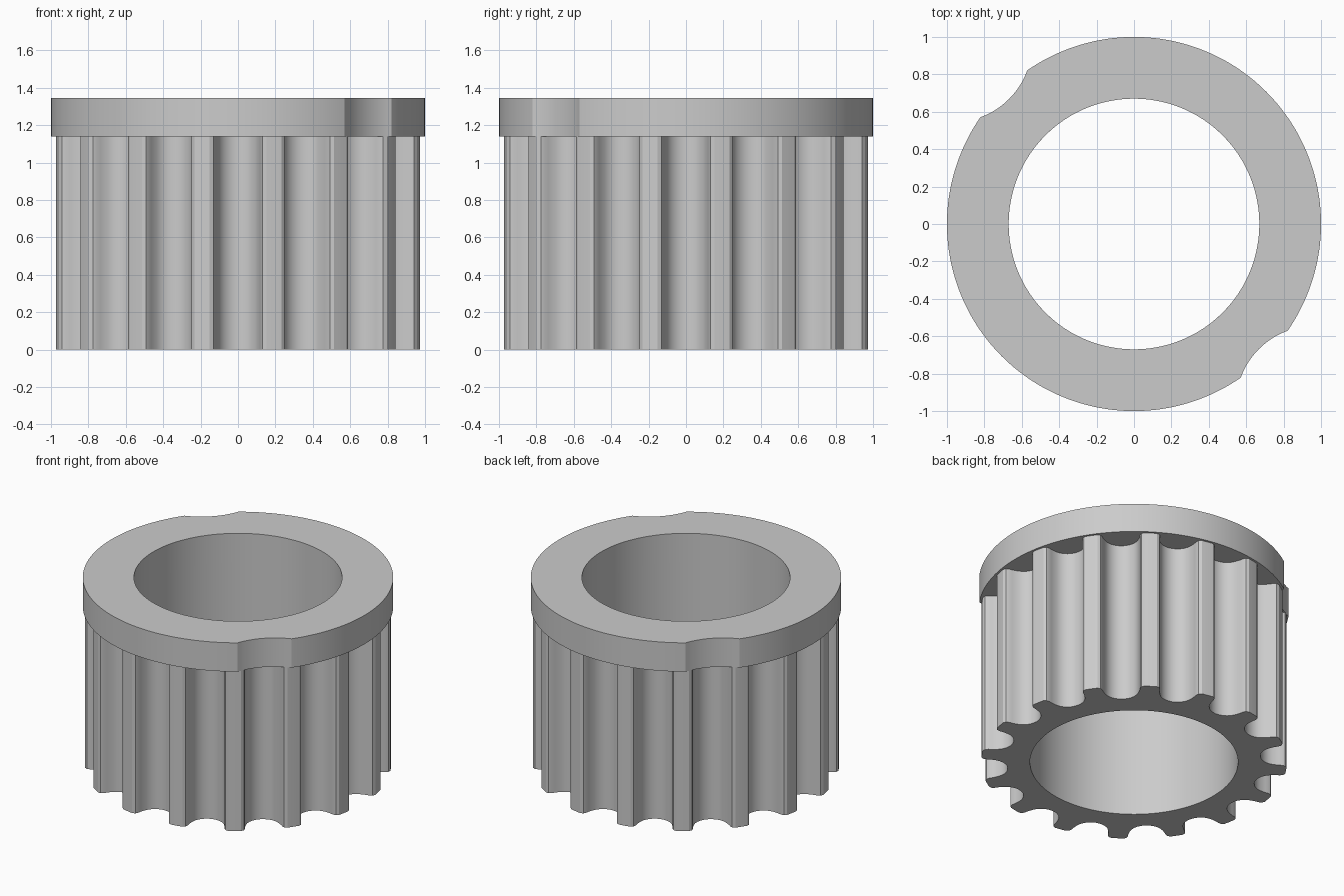
import bpy
import bmesh
from math import sin, cos, pi, radians, atan2, hypot
from mathutils import Vector

if "Cube" in bpy.data.objects:
    bpy.data.objects.remove(bpy.data.objects["Cube"], do_unlink=True)

BORE, RIM, TIP = 0.67, 1.0, 0.985
TEETH, SHOULDER, TOP = 16, 1.14, 1.345

grey = bpy.data.materials.new("plain grey")
grey.use_nodes = True
colour = (0.6, 0.6, 0.6, 1)
grey.diffuse_color = colour
grey.node_tree.nodes["Principled BSDF"].inputs["Base Color"].default_value = colour


def bored_prism(name, outline, z0, z1, top_cap):
    """Extrude an (angle, radius) outline into a ring with a round bore."""
    bm = bmesh.new()

    def loop(points, z):
        return [bm.verts.new((r * cos(a), r * sin(a), z)) for a, r in points]

    bore = [(a, BORE) for a, r in outline]
    outer_low, outer_high = loop(outline, z0), loop(outline, z1)
    inner_low, inner_high = loop(bore, z0), loop(bore, z1)
    strips = [(outer_low, outer_high), (inner_high, inner_low), (inner_low, outer_low)]
    if top_cap:
        strips.append((outer_high, inner_high))
    n = len(outline)
    for a, b in strips:
        for i in range(n):
            j = (i + 1) % n
            bm.faces.new((a[i], a[j], b[j], b[i]))
    mesh = bpy.data.meshes.new(name)
    bm.to_mesh(mesh)
    bm.free()
    mesh.materials.append(grey)
    obj = bpy.data.objects.new(name, mesh)
    bpy.context.collection.objects.link(obj)
    bpy.ops.object.select_all(action="DESELECT")
    obj.select_set(True)
    bpy.context.view_layer.objects.active = obj
    bpy.ops.object.shade_smooth_by_angle(angle=radians(28))
    return obj


# Toothed body: half groove as (sideways, depth), mirrored and repeated
half = [(0.152, 0), (0.132, 0.008), (0.122, 0.027), (0.118, 0.049), (0.111, 0.07),
        (0.103, 0.09), (0.092, 0.11), (0.073, 0.13), (0.051, 0.144), (0.026, 0.153)]
groove = [(-u, d) for u, d in half] + [(0, 0.156)] + half[::-1]
mouth = (TIP ** 2 - half[0][0] ** 2) ** 0.5
edge = atan2(half[0][0], mouth)
pitch = 2 * pi / TEETH
body = []
for k in range(TEETH):
    centre = k * pitch
    body += [(centre + atan2(u, mouth - d), hypot(u, mouth - d)) for u, d in groove]
    # rounded land between two grooves
    body += [(centre + edge + (pitch - 2 * edge) * t / 4, TIP) for t in (1, 2, 3)]
bored_prism("toothed_body", body, 0, SHOULDER, False)

# Flange: round rim with two opposite shallow scooped notches
half_notch, floor = radians(10.2), 0.945
chord, sagitta = sin(half_notch), cos(half_notch) - floor
scoop = (chord ** 2 + sagitta ** 2) / (2 * sagitta)
sweep = atan2(chord, scoop - sagitta)
flange = []
for start in (-pi / 4, 3 * pi / 4):
    for i in range(17):
        b = sweep * (i / 8 - 1)
        p = Vector((floor + scoop - scoop * cos(b), scoop * sin(b)))
        flange.append((start + atan2(p.y, p.x), p.length))
    # plain rim up to the next notch, on whole-degree steps
    first = round(start * 180 / pi) + 11
    flange += [(radians(first + i), RIM) for i in range(159)]
bored_prism("flange", flange, SHOULDER, TOP, True)
